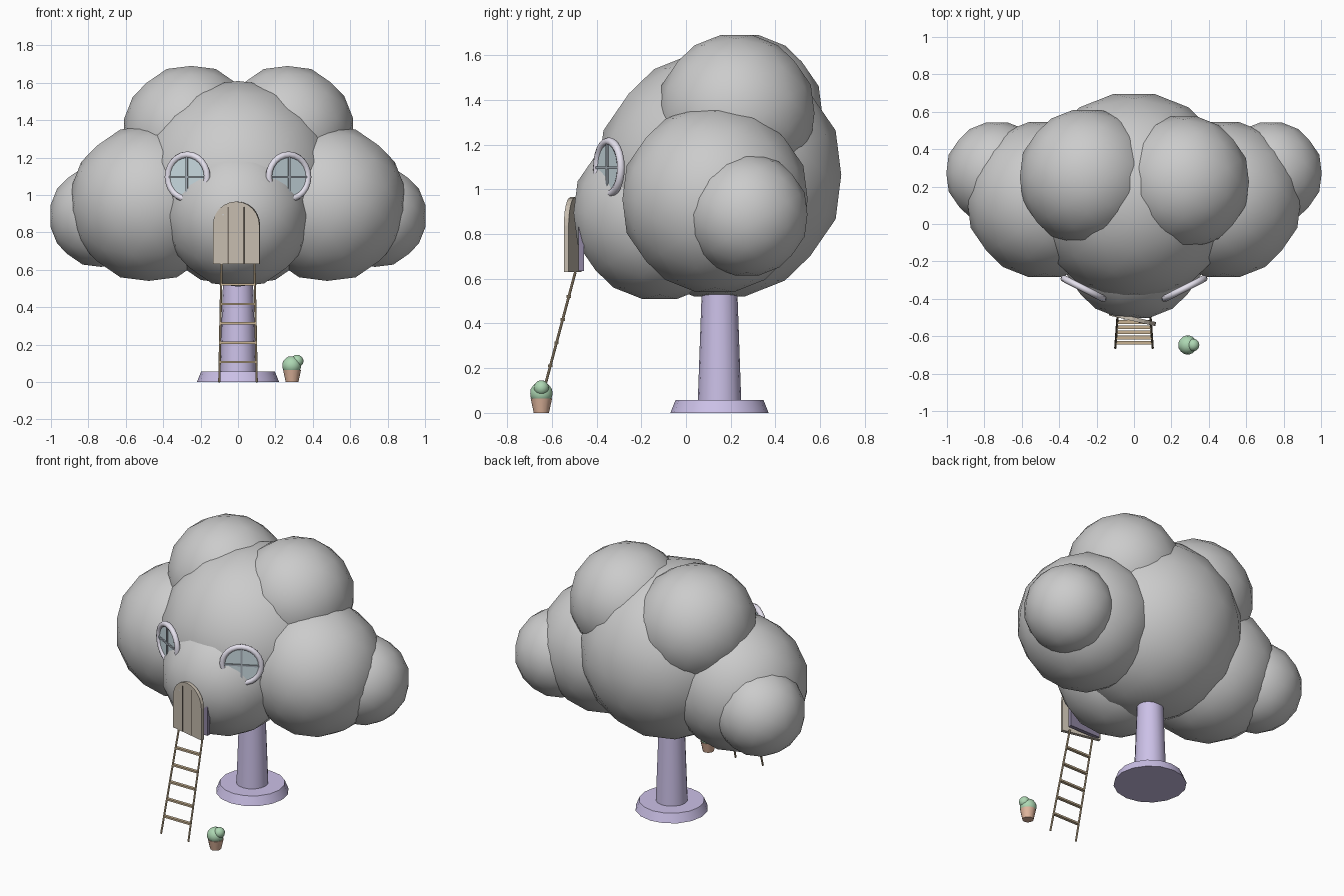
import bpy, bmesh, math
from mathutils import Vector, Matrix

if "Cube" in bpy.data.objects:
    bpy.data.objects.remove(bpy.data.objects["Cube"])

def mat(name, r, g, b):
    m = bpy.data.materials.new(name)
    m.diffuse_color = (r, g, b, 1)
    m.use_nodes = True
    m.node_tree.nodes["Principled BSDF"].inputs["Base Color"].default_value = m.diffuse_color
    return m

LILAC = mat("lilac", .60, .53, .80)
DARK = mat("dark_purple", .28, .24, .36)
FRAME = mat("frame", .78, .75, .85)
GLASS = mat("glass", .60, .72, .77)
BAR = mat("bar", .38, .43, .48)
WOOD = mat("wood", .56, .50, .42)
GROOVE = mat("groove", .2, .17, .14)
ROPE = mat("ladder_wood", .58, .45, .29)
CLAY = mat("clay", .75, .47, .34)
GREEN = mat("leaf", .42, .68, .45)

def finish(bm, name, material=None, matrix=None, smooth=None):
    bmesh.ops.recalc_face_normals(bm, faces=bm.faces)
    me = bpy.data.meshes.new(name)
    bm.to_mesh(me)
    bm.free()
    ob = bpy.data.objects.new(name, me)
    bpy.context.collection.objects.link(ob)
    if matrix is not None:
        ob.matrix_world = matrix
    if material:
        me.materials.append(material)
    if smooth:
        bpy.ops.object.select_all(action='DESELECT')
        ob.select_set(True)
        bpy.context.view_layer.objects.active = ob
        bpy.ops.object.shade_smooth_by_angle(angle=math.radians(smooth))
    return ob

def puff(name, c, r, material=None, cuts=2):
    # icosahedron with each edge split, pushed out to the sphere
    bm = bmesh.new()
    t = (1 + 5 ** .5) / 2
    for a in (-1, 1):
        for b in (-t, t):
            for p in ((a, b, 0), (0, a, b), (b, 0, a)):
                bm.verts.new(p)
    bmesh.ops.convex_hull(bm, input=bm.verts)
    bmesh.ops.subdivide_edges(bm, edges=bm.edges, cuts=cuts, use_grid_fill=True)
    bmesh.ops.triangulate(bm, faces=bm.faces)
    for v in bm.verts:
        v.co = v.co.normalized() * r
    return finish(bm, name, material, Matrix.Translation(c), 60)

def cone(name, c, r1, r2, z0, z1, material, seg=16, matrix=None):
    bm = bmesh.new()
    bmesh.ops.create_cone(bm, cap_ends=True, segments=seg, radius1=r1, radius2=r2, depth=z1 - z0)
    m = matrix if matrix is not None else Matrix.Translation((c[0], c[1], (z0 + z1) / 2))
    return finish(bm, name, material, m, 40)

def box(name, c, size, material, matrix=Matrix()):
    bm = bmesh.new()
    bmesh.ops.create_cube(bm, size=1, matrix=Matrix.Diagonal((*size, 1)))
    return finish(bm, name, material, matrix @ Matrix.Translation(c))

def rod(name, a, b, r, material):
    a, b = Vector(a), Vector(b)
    d = b - a
    m = Matrix.Translation((a + b) / 2) @ d.to_track_quat('Z', 'Y').to_matrix().to_4x4()
    return cone(name, None, r, r, 0, d.length, material, 8, m)

def arch(name, w, h, depth, material, matrix):
    # straight sides topped by a half circle, extruded along y
    r = w / 2
    pts = [(-r, 0), (r, 0)] + [(r * math.cos(math.pi * i / 12), h - r + r * math.sin(math.pi * i / 12))
                               for i in range(13)]
    bm = bmesh.new()
    f = bm.faces.new([bm.verts.new((x, -depth / 2, z)) for x, z in pts])
    g = bmesh.ops.extrude_face_region(bm, geom=[f])["geom"]
    bmesh.ops.translate(bm, vec=(0, depth, 0), verts=[v for v in g if isinstance(v, bmesh.types.BMVert)])
    return finish(bm, name, material, matrix)

# foliage
puff("foliage_main", (0, .15, 1.065), .556)
puff("foliage_front", (0, -.118, .895), .393)
puff("foliage_top_left", (-.25, .25, 1.33), .368)
puff("foliage_top_right", (.265, .225, 1.34), .357)
for s, n in ((-1, "left"), (1, "right")):
    puff("foliage_side_" + n, (s * .478, .13, .955), .423)
    puff("foliage_outer_" + n, (s * .732, .272, .887), .277)

# trunk and base
cone("trunk", (0, .15), .098, .075, .03, .68, LILAC)
cone("trunk_base", (0, .15), .22, .197, 0, .057, LILAC)

# round windows
for s, n in ((-1, "left"), (1, "right")):
    M = Matrix.Translation((s * .27, -.345, 1.097)) @ Matrix.Rotation(s * math.radians(27), 4, 'Z')
    bm = bmesh.new()
    prev = first = None
    R, q = .118, .018
    rings = [[bm.verts.new(((R + q * math.cos(v)) * math.cos(u), q * math.sin(v), (R + q * math.cos(v)) * math.sin(u)))
              for v in (math.tau * j / 8 for j in range(8))] for u in (math.tau * i / 24 for i in range(24))]
    for i in range(24):
        a, b = rings[i], rings[(i + 1) % 24]
        for j in range(8):
            k = (j + 1) % 8
            bm.faces.new((a[j], b[j], b[k], a[k]))
    finish(bm, "window_frame_" + n, FRAME, M, 60)
    cone("window_glass_" + n, None, .115, .115, 0, .01, GLASS, 24, M @ Matrix.Rotation(math.pi / 2, 4, 'X'))
    box("window_bar_upright_" + n, (0, -.007, 0), (.011, .012, .23), BAR, M)
    box("window_bar_level_" + n, (0, -.007, 0), (.23, .012, .011), BAR, M)

# doorway and half-open door
arch("doorway", .225, .31, .025, DARK, Matrix.Translation((0, -.468, .635)))
D = Matrix.Translation((-.008, -.507, .63)) @ Matrix.Rotation(math.radians(-13), 4, 'Z')
arch("door", .255, .335, .022, WOOD, D)
for x in (-.042, .042):
    box("door_groove", (x, -.011, .155), (.007, .004, .30), GROOVE, D)

# ladder
def rail(t, s):
    return Vector((s * (.1 - .012 * t), -.663 + .168 * t, .63 * t))
for s, n in ((-1, "left"), (1, "right")):
    rod("ladder_rail_" + n, rail(0, s), rail(1, s), .006, ROPE)
for i in range(5):
    p = rail((.107 + .1035 * i) / .63, 1)
    box("ladder_rung", (0, p.y, p.z), (2 * p.x, .02, .012), ROPE)

# potted plant
cone("pot", (.289, -.647), .034, .048, 0, .065, CLAY, 12)
puff("plant_large", (.287, -.647, .088), .051, GREEN)
puff("plant_small", (.316, -.647, .112), .034, GREEN)
